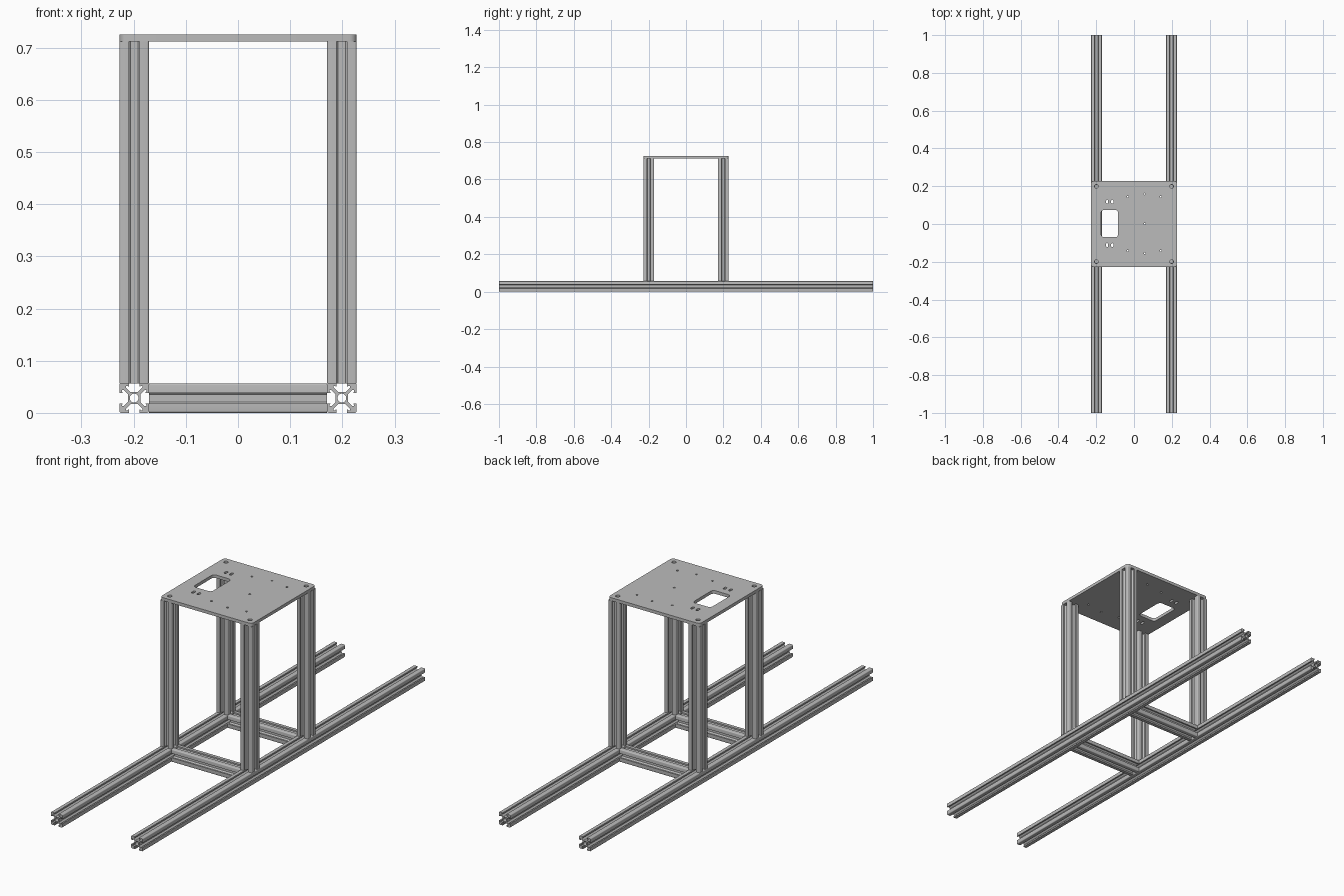
import bpy
from math import cos, sin, pi, radians
from mathutils import Matrix

cube = bpy.data.objects.get("Cube")
if cube:
    bpy.data.objects.remove(cube, do_unlink=True)

HALF = 0.0284      # half the width of a slotted bar
POS = 0.199        # distance of the bar axes from the middle
PLATE_Z, TOP_Z = 0.7115, 0.7255
EDGE = 0.2274      # half the width of the top plate

metal = bpy.data.materials.new("aluminium grey")
metal.use_nodes = True
colour = (0.5, 0.5, 0.5, 1)
metal.diffuse_color = colour
metal.node_tree.nodes["Principled BSDF"].inputs["Base Color"].default_value = colour


def circle(x, y, r, n=16):
    return [(x + r * cos(2 * pi * i / n), y + r * sin(2 * pi * i / n)) for i in range(n)]


def rounded_rect(x, y, w, h, r, n=5):
    pts = []
    for k, (sx, sy) in enumerate([(1, 1), (-1, 1), (-1, -1), (1, -1)]):
        for i in range(n + 1):
            a = pi / 2 * (k + i / n)
            pts.append((x + sx * (w - r) + r * cos(a), y + sy * (h - r) + r * sin(a)))
    return pts


def slot_profile():
    """Four identical slotted sides with rounded outer corners."""
    r = 0.004
    half = [(0.0072, 0.0118), (0.0155, 0.0201), (0.0155, 0.0235), (0.0125, 0.0235),
            (0.0115, 0.022), (0.01, 0.022), (0.01, HALF)]
    side = [(-x, y) for x, y in reversed(half)] + half
    c = HALF - r
    side += [(c + r * sin(a), c + r * cos(a)) for a in (pi / 8 * i for i in range(5))]
    pts = []
    for k in range(4):
        ca, sa = cos(k * pi / 2), sin(k * pi / 2)
        pts += [(x * ca + y * sa, y * ca - x * sa) for x, y in side]
    return pts


def extrude(name, outlines, length, location, axis="Z"):
    """Fill the outlines (inner ones are holes), extrude and place as a mesh."""
    curve = bpy.data.curves.new(name + "_outline", "CURVE")
    curve.dimensions = "2D"
    curve.fill_mode = "BOTH"
    curve.extrude = length / 2
    for pts in outlines:
        s = curve.splines.new("POLY")
        s.points.add(len(pts) - 1)
        for p, (x, y) in zip(s.points, pts):
            p.co = (x, y, 0, 1)
        s.use_cyclic_u = True
        s.use_smooth = False
    temp = bpy.data.objects.new(name + "_temp", curve)
    bpy.context.collection.objects.link(temp)
    bpy.context.view_layer.update()
    graph = bpy.context.evaluated_depsgraph_get()
    mesh = bpy.data.meshes.new_from_object(temp.evaluated_get(graph))
    bpy.data.objects.remove(temp, do_unlink=True)
    bpy.data.curves.remove(curve)
    mesh.name = name
    if axis == "Y":
        mesh.transform(Matrix.Rotation(radians(90), 4, "X"))
    elif axis == "X":
        mesh.transform(Matrix.Rotation(radians(90), 4, "Y"))
    mesh.materials.clear()
    mesh.materials.append(metal)
    obj = bpy.data.objects.new(name, mesh)
    obj.location = location
    bpy.context.collection.objects.link(obj)
    bpy.ops.object.select_all(action="DESELECT")
    obj.select_set(True)
    bpy.context.view_layer.objects.active = obj
    bpy.ops.object.mode_set(mode="EDIT")
    bpy.ops.mesh.select_all(action="SELECT")
    bpy.ops.mesh.remove_doubles(threshold=0.00005)
    bpy.ops.mesh.normals_make_consistent(inside=False)
    bpy.ops.object.mode_set(mode="OBJECT")
    bpy.ops.object.shade_smooth_by_angle(angle=radians(30))
    return obj


bar = [slot_profile(), circle(0, 0, 0.0085, 20)]

# Long base rails, running front to back
for side, sx in (("left", 1), ("right", -1)):
    extrude(side + "_base_rail", bar, 2, (sx * POS, 0, HALF), "Y")

# Cross bars between the rails and upright posts on them
post_height = PLATE_Z - 2 * HALF
for end, sy in (("front", -1), ("back", 1)):
    extrude(end + "_cross_bar", bar, 2 * (POS - HALF), (0, sy * POS, HALF), "X")
    for side, sx in (("left", 1), ("right", -1)):
        extrude(f"{end}_{side}_post", bar, post_height,
                (sx * POS, sy * POS, 2 * HALF + post_height / 2))

# Top plate with window, slots and drilled holes
plate = [rounded_rect(0, 0, EDGE, EDGE, 0.014),
         rounded_rect(-0.129, 0.002, 0.045, 0.072, 0.015)]
for sx in (-1, 1):
    for sy in (-1, 1):
        plate.append(circle(sx * POS, sy * POS, 0.0095))
for sy in (-1, 1):
    for x in (-0.142, -0.115):
        plate.append(rounded_rect(x, 0.003 + sy * 0.115, 0.0055, 0.0105, 0.005))
    for x, y in ((-0.033, 0.143), (0.057, 0.157), (0.141, 0.143)):
        plate.append(circle(x, 0.002 + sy * y, 0.0045, 12))
plate.append(circle(0.057, 0.002, 0.0045, 12))
extrude("top_plate", plate, TOP_Z - PLATE_Z, (0, 0, (PLATE_Z + TOP_Z) / 2))
